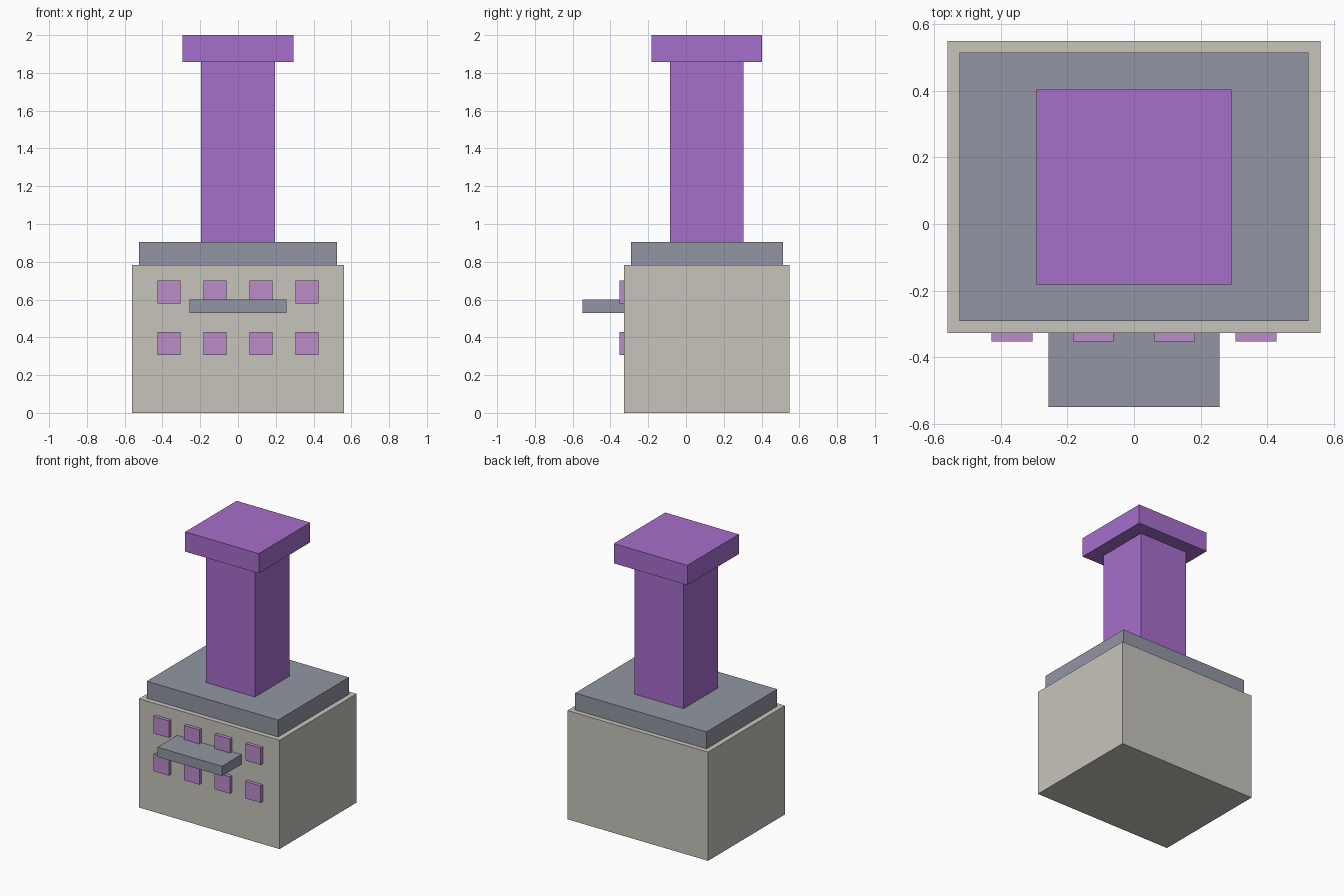
import bpy
import bmesh
from mathutils import Vector

if "Cube" in bpy.data.objects:
    bpy.data.objects.remove(bpy.data.objects["Cube"], do_unlink=True)


def make_material(name, rgb):
    mat = bpy.data.materials.new(name)
    mat.use_nodes = True
    color = (*rgb, 1.0)
    mat.diffuse_color = color
    mat.node_tree.nodes["Principled BSDF"].inputs["Base Color"].default_value = color
    return mat


def box(name, low, high, mat):
    """Flat-faced box spanning two opposite corners."""
    low, high = Vector(low), Vector(high)
    center = (low + high) / 2
    bm = bmesh.new()
    bmesh.ops.create_cube(bm, size=1)
    bmesh.ops.scale(bm, vec=high - low, verts=bm.verts)
    mesh = bpy.data.meshes.new(name)
    bm.to_mesh(mesh)
    bm.free()
    mesh.materials.append(mat)
    obj = bpy.data.objects.new(name, mesh)
    obj.location = center
    bpy.context.collection.objects.link(obj)
    return obj


stone = make_material("warm stone", (0.57, 0.55, 0.50))
slate = make_material("slate grey", (0.287, 0.305, 0.361))
purple = make_material("purple", (0.381, 0.156, 0.597))
lilac = make_material("lilac", (0.491, 0.265, 0.584))

FRONT = -0.327

# Main block and stepped roof
box("building_body", (-0.56, FRONT, 0), (0.56, 0.549, 0.783), stone)
box("roof_slab", (-0.523, -0.291, 0.783), (0.523, 0.514, 0.905), slate)

# Tower with overhanging cap
box("tower_shaft", (-0.195, -0.085, 0.905), (0.195, 0.305, 1.858), purple)
box("tower_cap", (-0.293, -0.182, 1.858), (0.293, 0.403, 2), purple)

# Entrance canopy
box("canopy", (-0.257, -0.549, 0.53), (0.257, FRONT, 0.6), slate)

# Two rows of raised windows
half = 0.061
for row, z in (("lower", 0.368), ("upper", 0.64)):
    for i in range(4):
        x = (i - 1.5) * 0.244
        box(f"{row}_window_{i + 1}", (x - half, -0.352, z - half),
            (x + half, FRONT, z + half), lilac)
